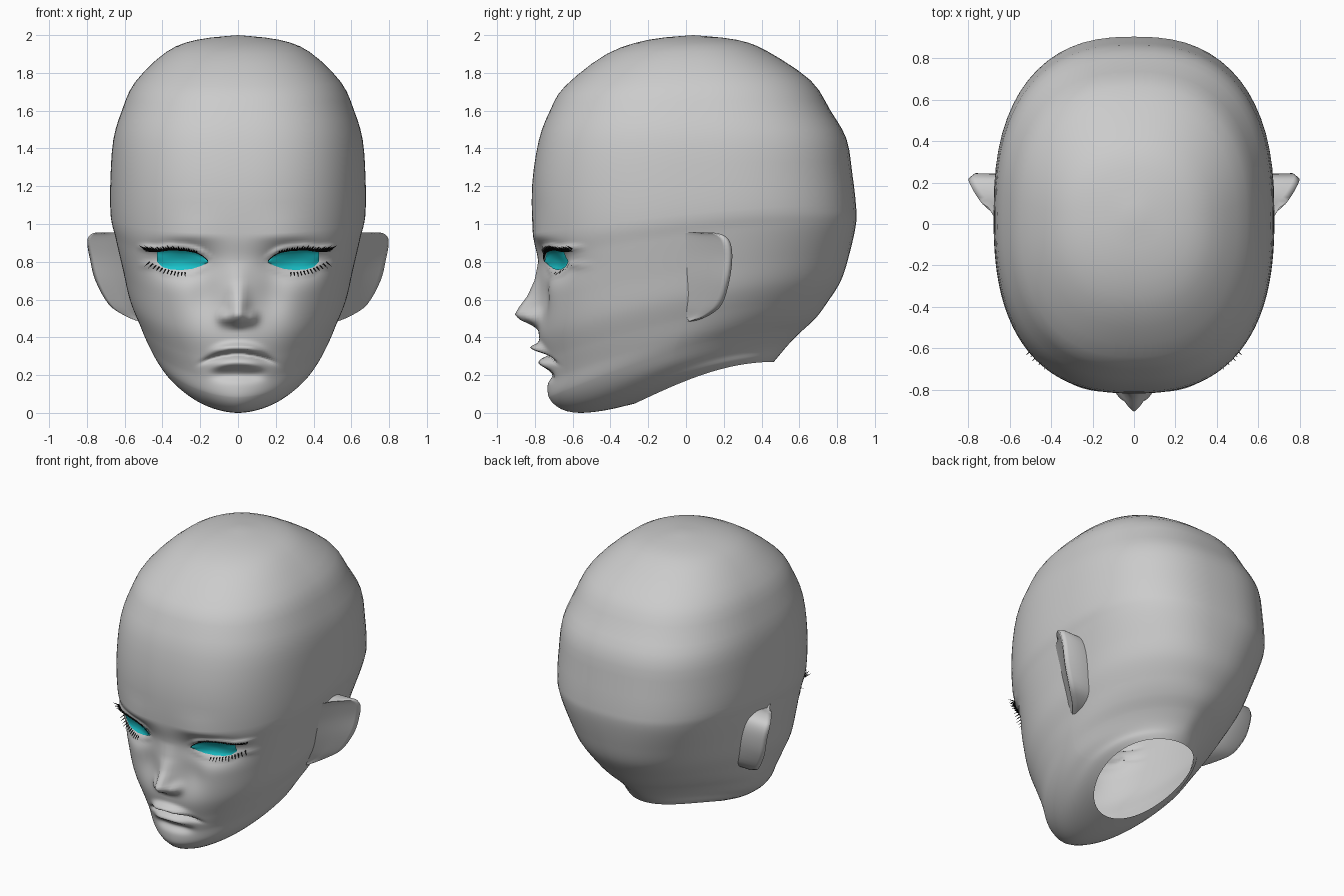
import bpy, bmesh, math
from mathutils import Vector
from mathutils.bvhtree import BVHTree

if "Cube" in bpy.data.objects:
    bpy.data.objects.remove(bpy.data.objects["Cube"])


def material(name, rgb):
    m = bpy.data.materials.new(name)
    m.diffuse_color = (*rgb, 1)
    m.use_nodes = True
    m.node_tree.nodes["Principled BSDF"].inputs["Base Color"].default_value = m.diffuse_color
    return m


GREY = material("grey skin", (0.6, 0.6, 0.6))
TEAL = material("teal eye", (0.01, 0.55, 0.6))
BLACK = material("black lash", (0.004, 0.004, 0.004))


def finish(name, bm, mat, smooth=True):
    me = bpy.data.meshes.new(name)
    bm.to_mesh(me)
    me.materials.append(mat)
    for p in me.polygons:
        p.use_smooth = smooth
    ob = bpy.data.objects.new(name, me)
    bpy.context.collection.objects.link(ob)
    return ob


def catmull(rows, i, t):
    """Smooth curve through rows of numbers, between row i and row i + 1."""
    a, b, c, d = (rows[min(max(i + k, 0), len(rows) - 1)] for k in (-1, 0, 1, 2))
    return [0.5 * (2 * q + (r - p) * t + (2 * p - 5 * q + 4 * r - s) * t * t
                   + (3 * q - p - 3 * r + s) * t ** 3)
            for p, q, r, s in zip(a, b, c, d)]


def lerp_table(table, v):
    if v <= table[0][0]:
        return table[0][1]
    for (a, p), (b, q) in zip(table, table[1:]):
        if v <= b:
            return p + (q - p) * (v - a) / (b - a)
    return table[-1][1]


def bump(v, centre, size):
    return math.exp(-((v - centre) / size) ** 2)


def grid(bm, rows, closed=False):
    """Skin rows of points with quads."""
    vs = [[bm.verts.new(p) for p in r] for r in rows]
    n = len(rows[0])
    for a, b in zip(vs, vs[1:]):
        for j in range(n if closed else n - 1):
            k = (j + 1) % n
            bm.faces.new((a[j], a[k], b[k], b[j]))


# Eye opening outline
LID_TOP = [(.155, .80), (.18, .825), (.22, .848), (.28, .86), (.36, .864), (.43, .855), (.52, .862)]
LID_LOW = [(.155, .798), (.19, .78), (.24, .763), (.30, .756), (.36, .76), (.40, .772), (.43, .80)]
NOSE = [(.44, 0), (.465, .035), (.495, .1), (.522, .122), (.56, .1), (.62, .055), (.7, .02), (.8, 0)]


def face_relief(x, z):
    """Forward offset of the face: nose, sockets, lids and lips."""
    x = abs(x)
    f = lerp_table(NOSE, z) * bump(x, 0, .052)
    f += .045 * bump(x, .072, .033) * bump(z, .505, .035)
    f -= .035 * bump(x, .17, .09) * bump(z, .62, .13)
    # sockets, brow and lids
    f -= .075 * bump(x, .29, .15) * bump(z, .80, .085)
    f += .015 * bump(x, .25, .14) * bump(z, .94, .04)
    if .14 < x < .54:
        edge = min(1, (x - .14) / .05, (.54 - x) / .05)
        f += .022 * edge * bump(z, lerp_table(LID_TOP, x) + .016, .014)
        f += .012 * edge * bump(z, lerp_table(LID_LOW, x) - .016, .016)
    # mouth
    if x < .25 and z < .45:
        line = .315 - .035 * (x / .17) ** 2
        across = math.exp(-(x / .125) ** 4)
        f += .06 * across * bump(z, line + .03, .022)
        f -= .045 * math.exp(-(x / .18) ** 6) * bump(z, line - .004, .013)
        f += .035 * across * bump(z, line - .05, .024)
        f -= .03 * across * bump(z, .2, .03)
    return f


# Head: tilted rings of front y, front z, back y, back z, half width, roundness
RINGS = [
    (-.27, .05, .465, .27, .28, 2), (-.42, .015, .49, .30, .33, 1.9),
    (-.56, 0, .515, .33, .365, 1.8), (-.66, .02, .55, .37, .41, 1.75),
    (-.725, .08, .61, .43, .45, 1.8), (-.735, .18, .685, .50, .49, 1.9),
    (-.75, .28, .745, .58, .525, 2.05), (-.78, .42, .82, .70, .575, 2.2),
    (-.785, .60, .865, .84, .61, 2.35), (-.785, .80, .90, 1.0, .65, 2.5),
    (-.81, .95, .90, 1.1, .675, 2.5), (-.815, 1.2, .88, 1.27, .675, 2.5),
    (-.78, 1.44, .85, 1.45, .66, 2.5), (-.72, 1.6, .765, 1.6, .615, 2.45),
    (-.64, 1.73, .66, 1.76, .545, 2.4), (-.42, 1.9, .43, 1.915, .38, 2.3),
    (-.2, 1.975, .27, 1.975, .22, 2.2), (.04, 2, .04, 2, 0, 2)]
half = [math.pi / 2 * i / 60 for i in range(60)]
half += [math.pi / 2 * (1 + i / 16) for i in range(17)]
angles = half + [-a for a in half[-2:0:-1]]


def head_ring(yf, zf, yb, zb, w, n):
    pts = []
    mid, depth, w = (yf + yb) / 2, (yb - yf) / 2, max(w, 0)
    for a in angles:
        s, c = math.sin(a), math.cos(a)
        x = math.copysign(w * abs(s) ** (2 / n), s)
        y = mid - math.copysign(depth * abs(c) ** (2 / n), c)
        t = (y - yf) / (yb - yf) if yb - yf > 1e-5 else 0
        z = zf + (zb - zf) * math.sin(math.pi / 2 * min(max(t, 0), 1))
        if c > 0 and .1 < z < 1.15:
            y -= face_relief(x, z) * min(1, 2 * c)
        pts.append((x, y, z))
    return pts


rows = []
for i in range(len(RINGS) - 1):
    steps = 12 if 4 <= i <= 9 else 3
    rows += [head_ring(*catmull(RINGS, i, k / steps)) for k in range(steps)]
rows.append(head_ring(*RINGS[-1]))
bm = bmesh.new()
grid(bm, rows, closed=True)
bmesh.ops.remove_doubles(bm, verts=bm.verts, dist=1e-5)
bm.normal_update()
surface = BVHTree.FromBMesh(bm)
finish("head", bm, GREY)


def on_face(x, z, out=0.0):
    hit = surface.ray_cast(Vector((x, -2, z)), Vector((0, 1, 0)))[0]
    return Vector((x, (hit.y if hit else -.6) - out, z))


# Ears: front root, hollow, rim, rim back, back root
RIM = [(.53, .02, .485), (.60, .10, .515), (.685, .17, .575), (.755, .21, .70), (.785, .225, .82),
       (.798, .215, .90), (.785, .18, .94), (.74, .11, .955), (.655, .04, .94)]
for side, label in ((1, "right"), (-1, "left")):
    bm = bmesh.new()
    rows = []
    for i in range(len(RIM) - 1):
        for k in range(4 if i < len(RIM) - 2 else 5):
            x, y, z = catmull(RIM, i, k / 4)
            skull = .53 + .27 * (z - .5)
            root = Vector((skull - .02, -.04, z))
            rim = Vector((x, y, z))
            hollow = root.lerp(rim, .55) + Vector((-.005, .015, 0))
            back = rim + Vector((-.025, .02, 0))
            rear = Vector((skull - .04, y + .015, z))
            rows.append([(p.x * side, p.y, p.z) for p in
                         (root, hollow, root.lerp(rim, .9), rim, back, rear)])
    grid(bm, rows)
    bmesh.ops.recalc_face_normals(bm, faces=bm.faces)
    finish(label + "_ear", bm, GREY)

    # Eye: domed almond
    bm = bmesh.new()
    rows = []
    for i in range(25):
        x = .158 + .272 * i / 24
        lo, hi = lerp_table(LID_LOW, x), lerp_table(LID_TOP, x)
        row = []
        for j in range(11):
            v = j / 10
            p = on_face(x, lo + (hi - lo) * v, .007 + .008 * math.sin(math.pi * v))
            row.append((p.x * side, p.y, p.z))
        rows.append(row)
    grid(bm, rows)
    bmesh.ops.recalc_face_normals(bm, faces=bm.faces)
    if sum(f.normal.y for f in bm.faces) > 0:
        bmesh.ops.reverse_faces(bm, faces=bm.faces)
    finish(label + "_eye", bm, TEAL)

    # Lashes: an upper band with spikes, and short lower spikes
    bm = bmesh.new()
    rows = []
    for i in range(25):
        x = .16 + .33 * i / 24
        z, h = lerp_table(LID_TOP, x), .003 + .008 * i / 24
        rows.append([(p.x * side, p.y, p.z) for p in (on_face(x, z - h / 2, .014), on_face(x, z + h, .016))])
    grid(bm, rows)

    def spike(base, tip, width):
        pts = [base - Vector((width, 0, 0)), base + Vector((width, 0, 0)), tip,
               base + Vector((0, .006, width))]
        v = [bm.verts.new((p.x * side, p.y, p.z)) for p in pts]
        for f in ((0, 1, 2), (1, 3, 2), (3, 0, 2)):
            bm.faces.new([v[k] for k in f])

    for i in range(22):
        u = i / 21
        x = .22 + .27 * u
        base = on_face(x, lerp_table(LID_TOP, x) + .003, .012)
        reach = (.5 + .5 * u) * (1 if i % 2 else .7)
        spike(base, base + Vector((.035 * u, -.05 * (1 - .4 * u), .026)) * reach, .007)
    for i in range(12):
        u = i / 11
        x = .28 + .19 * u
        base = on_face(x, .742 + .055 * u ** 2, .004)
        spike(base, base + Vector((.025 * u, -.02, -.022)), .005)
    bmesh.ops.recalc_face_normals(bm, faces=bm.faces)
    finish(label + "_lashes", bm, BLACK, smooth=False)
